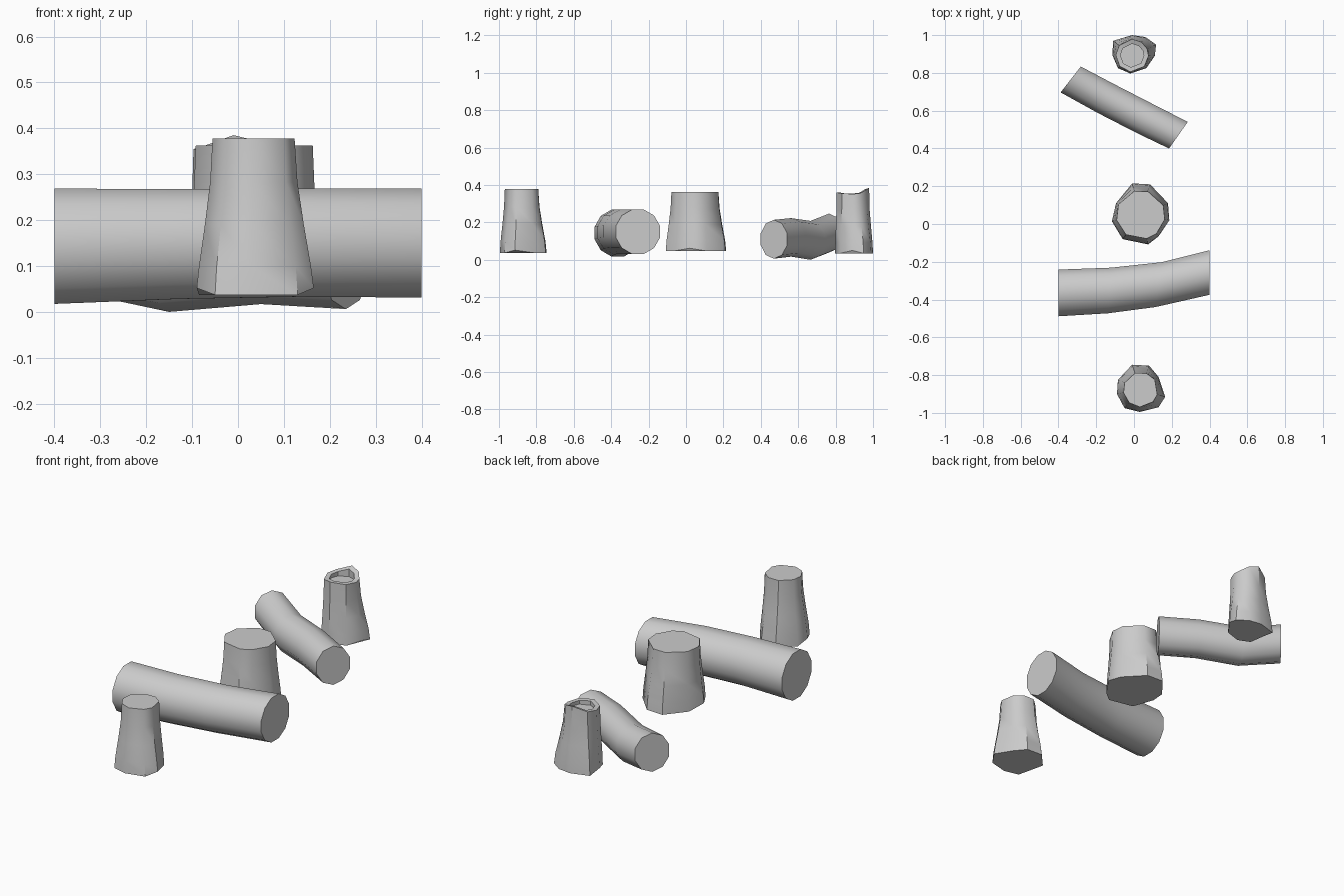
import bpy, bmesh
from math import cos, sin, pi, atan2, radians
from mathutils import Vector

if "Cube" in bpy.data.objects:
    bpy.data.objects.remove(bpy.data.objects["Cube"])


def loft(name, rings):
    # Skin consecutive rings and cap both ends
    bm = bmesh.new()
    loops = [[bm.verts.new(p) for p in ring] for ring in rings]
    n = len(loops[0])
    for a, b in zip(loops, loops[1:]):
        for i in range(n):
            j = (i + 1) % n
            bm.faces.new((a[i], a[j], b[j], b[i]))
    bm.faces.new(loops[0][::-1])
    bm.faces.new(loops[-1])
    bmesh.ops.recalc_face_normals(bm, faces=bm.faces)
    mesh = bpy.data.meshes.new(name)
    bm.to_mesh(mesh)
    bm.free()
    ob = bpy.data.objects.new(name, mesh)
    bpy.context.collection.objects.link(ob)
    bpy.ops.object.select_all(action='DESELECT')
    ob.select_set(True)
    bpy.context.view_layer.objects.active = ob
    bpy.ops.object.shade_smooth_by_angle(angle=radians(42))
    return ob


def stump(name, base, top_center, top_r, z0, z1, rim=None, hollow=None):
    # Irregular root outline blending up into a rounder top
    c = Vector(top_center)
    pts = [Vector(p) for p in base]
    rounds = []
    for p in pts:
        a = atan2(p.y - c.y, p.x - c.x)
        rounds.append(c + Vector((cos(a), sin(a))) * top_r)
    rings = []
    for t, blend in ((0, 0), (0.18, 0.14), (0.45, 0.52), (0.72, 0.85), (1, 1)):
        ring = []
        for i, (p, q) in enumerate(zip(pts, rounds)):
            v = p.lerp(q, blend)
            z = z0 + (z1 - z0) * t
            if t == 0:
                z += 0.015 * (i % 4 == 3)
            if t == 1 and rim:
                z += rim[i]
            ring.append((v.x, v.y, z))
        rings.append(ring)
    if hollow:
        # Broken rim and sunken heartwood
        r, floor = hollow
        inner = [c + (q - c) * (r / top_r) for q in rounds]
        rings.append([(v.x, v.y, z1 + rim[i] * 0.7) for i, v in enumerate(inner)])
        rings.append([(v.x, v.y, floor) for v in inner])
    return loft(name, rings)


def log(name, stations, sides):
    # Each station: centre, horizontal half-width vector, half height
    rings = []
    for (x, y, z), (hx, hy), hz in stations:
        ring = []
        for i in range(sides):
            a = 2 * pi * (i + 0.5) / sides
            ring.append((x + hx * cos(a), y + hy * cos(a), z + hz * sin(a)))
        rings.append(ring)
    return loft(name, rings)


# Three standing stumps
stump("front_stump",
      [(-.01, -.745), (.08, -.75), (.13, -.81), (.165, -.915), (.13, -.97),
       (.03, -.995), (-.05, -.975), (-.09, -.9), (-.085, -.825)],
      (.035, -.877), .092, .037, .378)
stump("middle_stump",
      [(-.01, .215), (.085, .21), (.18, .11), (.187, .02), (.13, -.065),
       (.075, -.108), (-.06, -.08), (-.117, .015), (-.095, .11)],
      (.035, .048), .13, .047, .362)
stump("hollow_stump",
      [(-.01, 1.0), (.06, .99), (.117, .95), (.11, .89), (.065, .825),
       (-.02, .797), (-.085, .825), (-.115, .895), (-.11, .97)],
      (-.01, .892), .087, .035, .355,
      rim=[.03, .018, 0, -.003, 0, .005, -.005, 0, .005],
      hollow=(.062, .335))

# Large fallen log, gently curved
log("large_log",
    [((-.4, -.365, .143), (0, .128), .13),
     ((-.13, -.352, .148), (.008, .125), .124),
     ((.13, -.321, .151), (.018, .123), .122),
     ((.4, -.257, .15), (0, .122), .123)], 12)

# Small fallen log, wavy with skewed ends
log("small_log",
    [((-.335, .765, .143), (.056, .072), .104),
     ((-.15, .665, .104), (.042, .082), .104),
     ((.05, .562, .12), (.042, .082), .103),
     ((.235, .47, .11), (.052, .074), .104)], 10)
